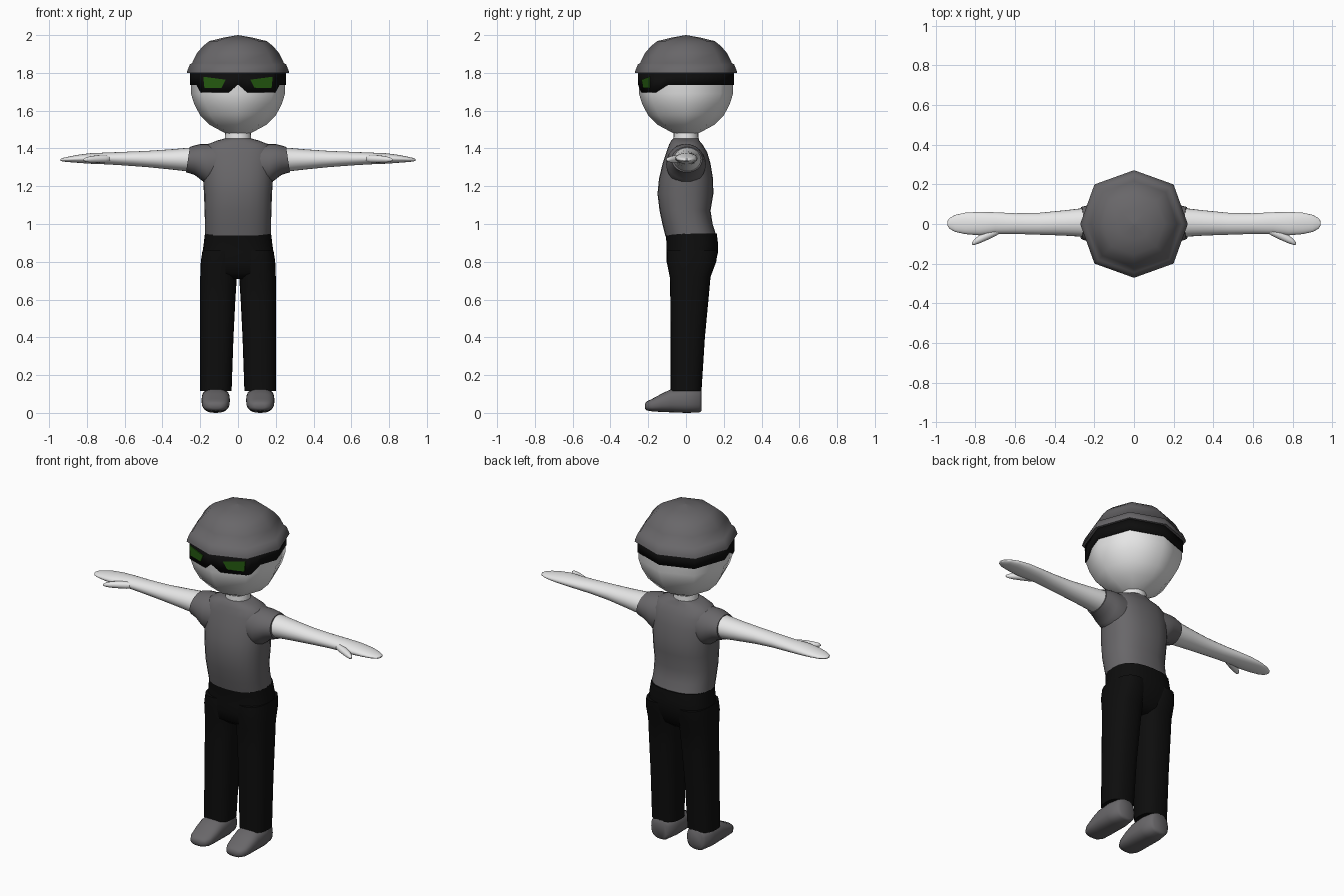
import bpy, bmesh, math


def material(name, rgb):
    m = bpy.data.materials.new(name)
    m.diffuse_color = (*rgb, 1)
    return m


SKIN = material("pale skin", (0.80, 0.80, 0.80))
GREY = material("grey cloth", (0.14, 0.135, 0.142))
BLACK = material("black", (0.004, 0.004, 0.004))
GREEN = material("green lens", (0.018, 0.10, 0.005))


def make(name, verts, faces, mat, angle=60):
    mesh = bpy.data.meshes.new(name)
    mesh.from_pydata(verts, [], faces)
    bm = bmesh.new()
    bm.from_mesh(mesh)
    bmesh.ops.remove_doubles(bm, verts=bm.verts, dist=1e-5)
    bmesh.ops.recalc_face_normals(bm, faces=bm.faces)
    bm.to_mesh(mesh)
    bm.free()
    mesh.materials.append(mat)
    ob = bpy.data.objects.new(name, mesh)
    bpy.context.collection.objects.link(ob)
    bpy.ops.object.select_all(action='DESELECT')
    ob.select_set(True)
    bpy.context.view_layer.objects.active = ob
    bpy.ops.object.shade_smooth_by_angle(angle=math.radians(angle))
    return ob


def skin_rings(n, rings):
    """Quads between successive rings, plus end caps."""
    faces = [(r * n + i, r * n + (i + 1) % n, (r + 1) * n + (i + 1) % n, (r + 1) * n + i)
             for r in range(rings - 1) for i in range(n)]
    return faces + [tuple(range(n)), tuple(range((rings - 1) * n, rings * n))]


def loft(name, axis, rings, mat, side=1, power=2.0, n=24):
    """Rings are (position, centre a, centre b, radius a, radius b)."""
    verts = []
    for t, ca, cb, ra, rb in rings:
        for i in range(n):
            c, s = math.cos(i * math.tau / n), math.sin(i * math.tau / n)
            a = ca + ra * math.copysign(abs(c) ** (2 / power), c)
            b = cb + rb * math.copysign(abs(s) ** (2 / power), s)
            x, y, z = {'x': (t, a, b), 'y': (a, t, b), 'z': (a, b, t)}[axis]
            verts.append((x * side, y, z))
    return make(name, verts, skin_rings(n, len(rings)), mat)


def octagon_lathe(name, profile, mat):
    """Eight-sided turned shape with slightly fuller corners."""
    verts = []
    for r, z in profile:
        for i in range(8):
            k = r * (1.04 if i % 2 else 1.0)
            verts.append((k * math.cos(i * math.pi / 4), k * math.sin(i * math.pi / 4), z))
    return make(name, verts, skin_rings(8, len(profile)), mat)


# Head and cap
octagon_lathe("head", [(0.001, 1.46), (0.07, 1.482), (0.15, 1.525), (0.20, 1.575),
                       (0.232, 1.635), (0.249, 1.69), (0.25, 1.83)], SKIN)
octagon_lathe("cap", [(0.24, 1.802), (0.271, 1.80), (0.267, 1.815), (0.255, 1.845), (0.244, 1.85),
                      (0.217, 1.905), (0.187, 1.94), (0.153, 1.968), (0.08, 1.986),
                      (0.001, 2.0)], GREY)

# Visor band: x, y and lower edge along one half, then mirrored
half = [(0, -0.254, 1.738), (0.05, -0.2365, 1.697), (0.188, -0.188, 1.697), (0.198, -0.16, 1.697),
        (0.219, -0.10, 1.735), (0.254, 0, 1.735), (0.188, 0.188, 1.735), (0, 0.254, 1.735)]
loop = half + [(-x, y, z) for x, y, z in half[-2:0:-1]]
n = len(loop)
band = make("visor_band", loop + [(x, y, 1.802) for x, y, z in loop],
            [(i, (i + 1) % n, (i + 1) % n + n, i + n) for i in range(n)], BLACK, 20)
solid = band.modifiers.new("thickness", 'SOLIDIFY')
solid.thickness = 0.006
solid.offset = -1

# Lenses: thin plates lying on the front faces of the band
for side, label in ((1, "left"), (-1, "right")):
    outline = [(0.066, 1.764), (0.184, 1.780), (0.178, 1.720), (0.088, 1.720)]
    verts = [(side * x, -0.254 + x * 0.351 - d, z) for d in (0.005, -0.001) for x, z in outline]
    make("lens_" + label, verts, skin_rings(4, 2), GREEN, 20)

# Neck and shirt body
loft("neck", 'z', [(1.40, 0, 0, 0.075, 0.07), (1.45, 0, 0, 0.07, 0.066),
                   (1.50, 0, 0, 0.066, 0.064)], SKIN)
loft("shirt", 'z', [(0.94, 0, 0.025, 0.175, 0.135), (1.00, 0, 0.008, 0.175, 0.133),
                    (1.07, 0, -0.005, 0.177, 0.135), (1.16, 0, -0.003, 0.18, 0.148),
                    (1.24, 0, 0, 0.185, 0.143), (1.32, 0, 0.003, 0.187, 0.127),
                    (1.38, 0, 0.004, 0.187, 0.108), (1.42, 0, -0.001, 0.165, 0.089),
                    (1.442, 0, -0.004, 0.11, 0.074), (1.452, 0, 0, 0.073, 0.068)],
     GREY, power=2.4)

# Trousers: hips here, legs below
loft("hips", 'z', [(0.95, 0, 0.027, 0.175, 0.136), (0.90, 0, 0.033, 0.181, 0.136),
                   (0.85, 0, 0.034, 0.188, 0.136), (0.80, 0, 0.027, 0.194, 0.13),
                   (0.74, 0, 0.02, 0.196, 0.108), (0.71, 0, 0.02, 0.15, 0.07)],
     BLACK, power=2.5)

for side, label in ((1, "left"), (-1, "right")):
    loft("trouser_leg_" + label, 'z',
         [(0.86, 0.10, 0.034, 0.088, 0.134), (0.80, 0.10, 0.029, 0.097, 0.131),
          (0.72, 0.103, 0.022, 0.097, 0.108), (0.60, 0.107, 0.018, 0.093, 0.101),
          (0.40, 0.112, 0.009, 0.088, 0.091), (0.115, 0.117, 0.0, 0.083, 0.082)],
         BLACK, side, 2.5)
    loft("shoe_" + label, 'y',
         [(0.082, 0.118, 0.065, 0.045, 0.055), (0.07, 0.118, 0.066, 0.062, 0.064),
          (0.0, 0.118, 0.067, 0.075, 0.067), (-0.08, 0.118, 0.064, 0.075, 0.061),
          (-0.13, 0.118, 0.053, 0.073, 0.048), (-0.18, 0.118, 0.041, 0.066, 0.033),
          (-0.207, 0.118, 0.037, 0.050, 0.024), (-0.217, 0.118, 0.036, 0.028, 0.013)],
         GREY, side, 2.6)
    sleeve = loft("sleeve_" + label, 'x',
                  [(0.11, 0, 1.315, 0.10, 0.115), (0.165, 0, 1.317, 0.105, 0.107),
                   (0.20, 0, 1.330, 0.100, 0.093), (0.23, 0.003, 1.338, 0.092, 0.078),
                   (0.265, 0.005, 1.341, 0.081, 0.067)], GREY, side)
    # Cuff leans inward at the top
    for v in sleeve.data.vertices:
        if abs(v.co.x) > 0.25:
            v.co.x -= side * (v.co.z - 1.341) * 0.15
    # Arm flattening into a mitten hand
    loft("arm_" + label, 'x',
         [(0.22, 0.007, 1.341, 0.076, 0.066), (0.28, 0.007, 1.341, 0.070, 0.061),
          (0.36, 0.005, 1.342, 0.063, 0.053), (0.48, 0.001, 1.344, 0.055, 0.043),
          (0.60, 0.002, 1.346, 0.052, 0.036), (0.70, 0.005, 1.347, 0.054, 0.031),
          (0.78, 0.002, 1.347, 0.059, 0.028), (0.85, 0.003, 1.345, 0.054, 0.021),
          (0.90, 0.003, 1.342, 0.043, 0.014), (0.93, 0.003, 1.340, 0.027, 0.009),
          (0.941, 0.003, 1.340, 0.010, 0.004)], SKIN, side)
    loft("thumb_" + label, 'x',
         [(0.66, -0.025, 1.345, 0.012, 0.012), (0.70, -0.040, 1.345, 0.022, 0.020),
          (0.74, -0.057, 1.344, 0.024, 0.020), (0.78, -0.077, 1.342, 0.021, 0.017),
          (0.805, -0.092, 1.341, 0.014, 0.012), (0.817, -0.099, 1.340, 0.005, 0.005)],
         SKIN, side, n=12)
